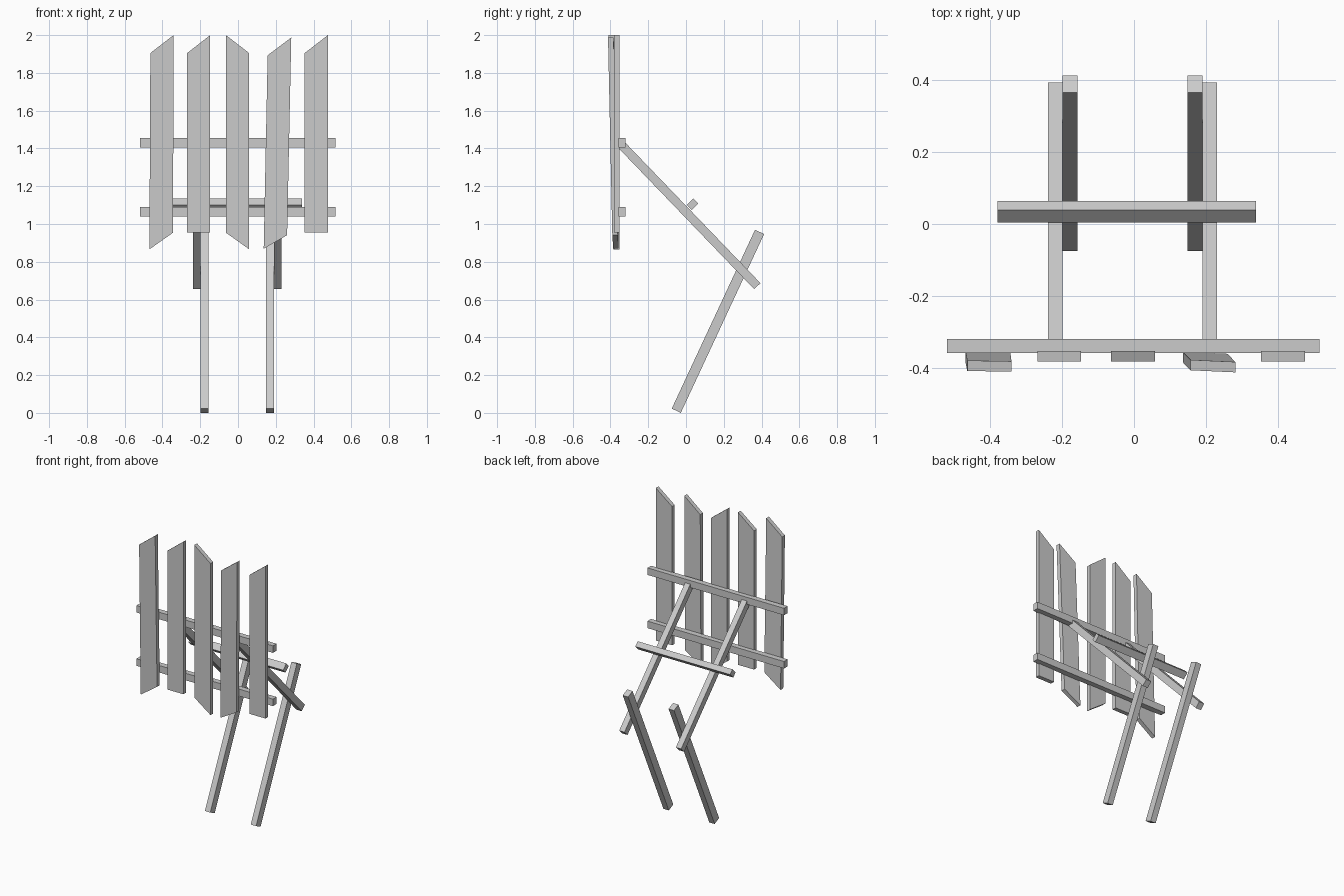
import bpy, bmesh, math

if "Cube" in bpy.data.objects:
    bpy.data.objects.remove(bpy.data.objects["Cube"])

def box(name, center, size, pitch=0.0):
    """Rectangular timber, rotated about x by pitch."""
    bm = bmesh.new()
    bmesh.ops.create_cube(bm, size=1)
    bmesh.ops.scale(bm, vec=size, verts=bm.verts)
    me = bpy.data.meshes.new(name)
    bm.to_mesh(me)
    bm.free()
    ob = bpy.data.objects.new(name, me)
    ob.location = center
    ob.rotation_euler.x = pitch
    bpy.context.collection.objects.link(ob)
    return ob

def beam(name, x, a, b, width, depth):
    """Timber at constant x between two (y, z) points."""
    dy, dz = b[0] - a[0], b[1] - a[1]
    mid = (x, (a[0] + b[0]) / 2, (a[1] + b[1]) / 2)
    return box(name, mid, (width, depth, math.hypot(dy, dz)), math.atan2(-dy, dz))

def plank(name, outline, back=-0.353, lean=0.0, yaw=0.0, thick=0.029):
    """Extrude an (x, z) outline; lean and yaw push it forward with z and x."""
    bm = bmesh.new()
    x0 = outline[0][0]
    y = lambda p: back - lean * (p[1] - 0.87) - yaw * (p[0] - x0)
    verts = [bm.verts.new((p[0], y(p), p[1])) for p in outline]
    face = bm.faces.new(verts)
    ext = bmesh.ops.extrude_face_region(bm, geom=[face])
    moved = [v for v in ext["geom"] if isinstance(v, bmesh.types.BMVert)]
    bmesh.ops.translate(bm, vec=(0, -thick, 0), verts=moved)
    bmesh.ops.recalc_face_normals(bm, faces=bm.faces)
    me = bpy.data.meshes.new(name)
    bm.to_mesh(me)
    bm.free()
    bpy.context.collection.objects.link(bpy.data.objects.new(name, me))

# Backrest planks: outline runs bottom left, bottom right, top right, top left
plank("back_plank_1", [(-0.469, 0.866), (-0.344, 0.954), (-0.341, 2.0), (-0.464, 1.905)],
      back=-0.355, lean=0.024)
plank("back_plank_2", [(-0.269, 0.954), (-0.147, 0.954), (-0.147, 2.0), (-0.269, 1.905)])
plank("back_plank_3", [(-0.064, 0.954), (0.059, 0.866), (0.059, 1.905), (-0.064, 2.0)])
plank("back_plank_4", [(0.136, 0.869), (0.26, 0.941), (0.282, 1.987), (0.157, 1.893)],
      back=-0.356, lean=0.021, yaw=0.03)
plank("back_plank_5", [(0.353, 0.954), (0.476, 0.954), (0.476, 2.0), (0.353, 1.905)])

# Horizontal rails behind the planks
for label, z in (("upper", 1.43), ("lower", 1.065)):
    box(label + "_rail", (-0.002, -0.339, z), (1.036, 0.039, 0.048))

# Sloping arms and hinged legs, mirrored around the frame centre
for label, s in (("left", -1), ("right", 1)):
    beam(label + "_arm", -0.004 + s * 0.215, (-0.343, 1.42), (0.3775, 0.671), 0.04, 0.046)
    beam(label + "_leg", -0.004 + s * 0.174, (-0.0515, 0.0115), (0.3895, 0.958), 0.041, 0.053)

# Crossbar resting on the arms
box("crossbar", (-0.02, 0.0345, 1.105), (0.719, 0.037, 0.048), math.radians(-46))
